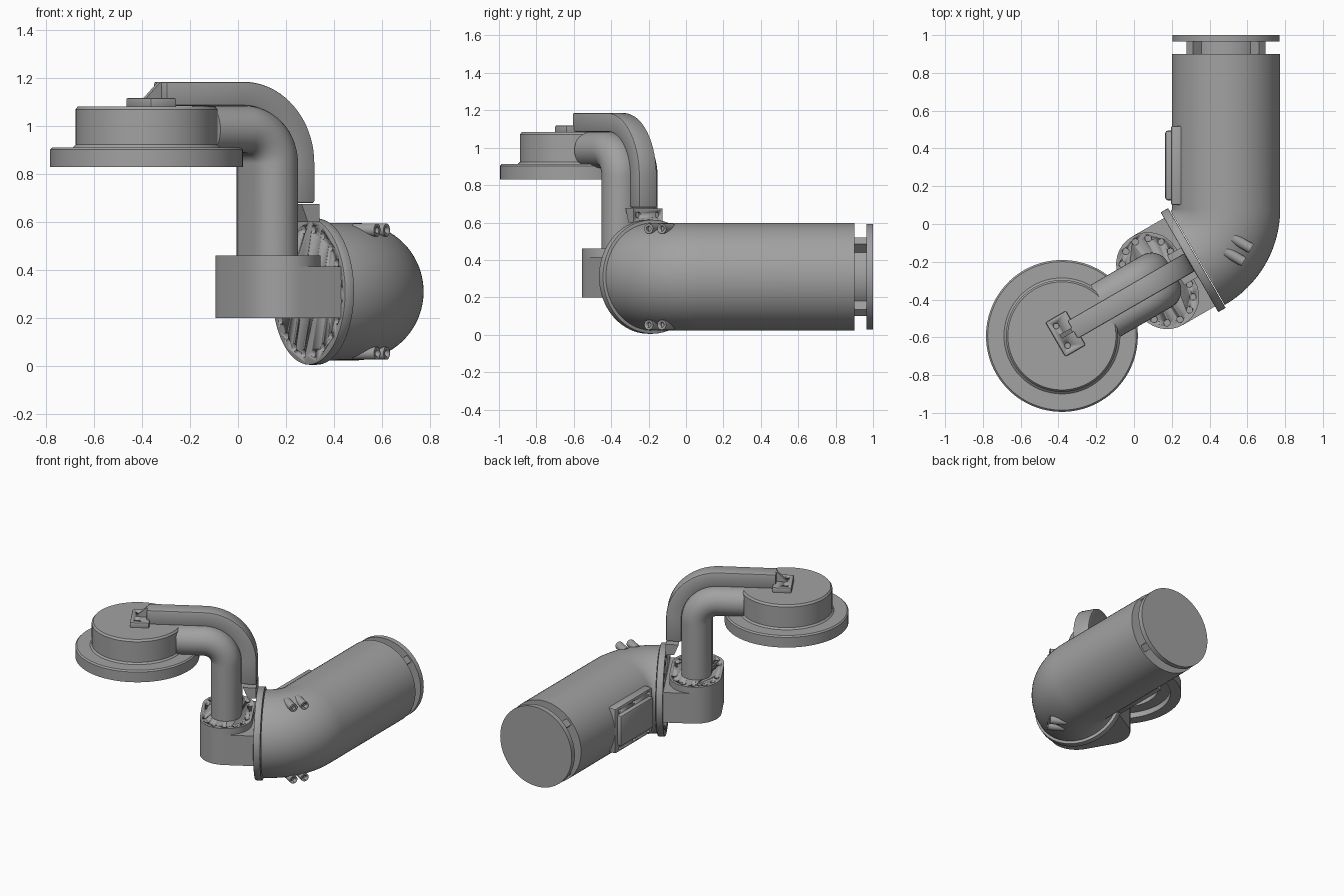
import bpy, bmesh, math
from math import sin, cos, pi, radians
from mathutils import Vector, Matrix

cube = bpy.data.objects.get("Cube")
if cube:
    bpy.data.objects.remove(cube)

gray = bpy.data.materials.new("cast gray")
gray.use_nodes = True
gray.diffuse_color = (0.36, 0.36, 0.36, 1)
gray.node_tree.nodes["Principled BSDF"].inputs["Base Color"].default_value = (0.36, 0.36, 0.36, 1)

WORLD = Matrix.Identity(4)
# Arm frame: local x points from the wheel towards the elbow flange
ARM = Matrix.Translation((0.125, -0.3, 0)) @ Matrix.Rotation(radians(30), 4, 'Z')
X, Y, Z = Vector((1, 0, 0)), Vector((0, 1, 0)), Vector((0, 0, 1))


def finish(name, bm, frame, bevel=0):
    bmesh.ops.transform(bm, matrix=frame, verts=bm.verts)
    bmesh.ops.recalc_face_normals(bm, faces=bm.faces)
    mesh = bpy.data.meshes.new(name)
    bm.to_mesh(mesh)
    bm.free()
    mesh.materials.append(gray)
    obj = bpy.data.objects.new(name, mesh)
    bpy.context.collection.objects.link(obj)
    bpy.ops.object.select_all(action='DESELECT')
    obj.select_set(True)
    bpy.context.view_layer.objects.active = obj
    if bevel:
        mod = obj.modifiers.new("bevel", 'BEVEL')
        mod.width, mod.segments = bevel, 2
        mod.limit_method, mod.angle_limit = 'ANGLE', radians(40)
        bpy.ops.object.modifier_apply(modifier=mod.name)
    bpy.ops.object.shade_smooth_by_angle(angle=radians(32))
    return obj


def add_rod(bm, start, axis, length, r, sides):
    axis = Vector(axis).normalized()
    m = Matrix.Translation(Vector(start) + axis * length / 2) @ axis.to_track_quat('Z', 'Y').to_matrix().to_4x4()
    bmesh.ops.create_cone(bm, cap_ends=True, segments=sides, radius1=r, radius2=r, depth=length, matrix=m)


def rod(name, start, axis, length, r, frame=WORLD, sides=64, bevel=0):
    bm = bmesh.new()
    add_rod(bm, start, axis, length, r, sides)
    return finish(name, bm, frame, bevel)


def box(name, lo, hi, frame=WORLD, bevel=0):
    lo, hi = Vector(lo), Vector(hi)
    bm = bmesh.new()
    bmesh.ops.create_cube(bm, size=1, matrix=Matrix.Translation((lo + hi) / 2) @ Matrix.Diagonal((*(hi - lo), 1)))
    return finish(name, bm, frame, bevel)


def prism(name, outline, depth, frame=WORLD, bevel=0):
    bm = bmesh.new()
    face = bm.faces.new([bm.verts.new(p) for p in outline])
    out = bmesh.ops.extrude_face_region(bm, geom=[face])
    bmesh.ops.translate(bm, vec=depth, verts=[v for v in out["geom"] if isinstance(v, bmesh.types.BMVert)])
    return finish(name, bm, frame, bevel)


def skin(bm, rings):
    loops = [[bm.verts.new(p) for p in ring] for ring in rings]
    n = len(loops[0])
    for a, b in zip(loops, loops[1:]):
        for i in range(n):
            bm.faces.new((a[i], a[(i + 1) % n], b[(i + 1) % n], b[i]))
    bm.faces.new(loops[0])
    bm.faces.new(loops[-1])


def bend(name, section, centre, a, b, radius, turn, lead_in, lead_out, frame=WORLD, bevel=0, steps=20):
    """Sweep a (radial, sideways) section along straight, arc, straight."""
    side = a.cross(b)
    stations = [(0, -lead_in)] + [(turn * i / steps, 0) for i in range(steps + 1)] + [(turn, lead_out)]
    rings = []
    for t, run in stations:
        radial, tangent = a * cos(t) + b * sin(t), b * cos(t) - a * sin(t)
        c = Vector(centre) + radial * radius + tangent * run
        rings.append([c + radial * q + side * p for q, p in section])
    bm = bmesh.new()
    skin(bm, rings)
    return finish(name, bm, frame, bevel)


def stadium(r, offset, steps=16):
    """Round-ended outline, long along its second axis."""
    pts = [(r * cos(pi * i / steps), offset + r * sin(pi * i / steps)) for i in range(steps + 1)]
    return pts + [(-x, -y) for x, y in pts]


def drill(obj, holes, axis, r, depth, frame):
    """Cut blind holes that start on a face and run along the axis."""
    bm = bmesh.new()
    axis = Vector(axis).normalized()
    for h in holes:
        add_rod(bm, Vector(h) - axis * 0.01, axis, depth + 0.01, r, 16)
    cutter = finish("hole_cutter", bm, frame)
    cutter.hide_render = True
    bpy.context.view_layer.objects.active = obj
    mod = obj.modifiers.new("holes", 'BOOLEAN')
    mod.operation, mod.object, mod.solver = 'DIFFERENCE', cutter, 'EXACT'
    bpy.ops.object.modifier_apply(modifier=mod.name)
    bpy.data.objects.remove(cutter)


# Main pipe with its elbow
circle = [(0.287 * cos(2 * pi * i / 72), 0.287 * sin(2 * pi * i / 72)) for i in range(72)]
bend("main_pipe", circle, (0.187, 0.08, 0.31), X, -Y, 0.3, radians(60), 0.82, 0, steps=28)
rod("end_neck", (0.487, 0.88, 0.31), Y, 0.1, 0.21)
rod("end_cap", (0.487, 0.965, 0.31), Y, 0.035, 0.283)
for i in range(4):
    spin = Matrix.Translation((0.487, 0, 0.31)) @ Matrix.Rotation(radians(45 + 90 * i), 4, 'Y')
    box("end_rib", (0.18, 0.89, -0.025), (0.272, 0.97, 0.025), spin)

# Elbow flange with a ring of holes
flange = rod("elbow_flange", (0.195, 0, 0.31), X, 0.045, 0.305, ARM, 80, 0.004)
ring = [2 * pi * (i + 0.5) / 20 for i in range(20)]
drill(flange, [(0.195, 0.262 * cos(t), 0.31 + 0.262 * sin(t)) for t in ring], X, 0.017, 0.02, ARM)

# Lugs above and below the elbow
for x, y in ((0.525, -0.075), (0.485, -0.145)):
    for side in (-1, 1):
        lug = rod("elbow_lug", (x, y, 0.31 + side * 0.257), (0.866, -0.5, 0), 0.11, 0.027, sides=24)
        tip = Vector((x, y, 0.31 + side * 0.257)) + Vector((0.866, -0.5, 0)) * 0.11
        drill(lug, [tip], (-0.866, 0.5, 0), 0.014, 0.02, WORLD)

# Service cover on the inner side of the pipe
cover = box("cover_flange", (0.195, 0.1, 0.15), (0.26, 0.52, 0.47), bevel=0.012)
drill(cover, [(0.195, y, z) for y in (0.15, 0.31, 0.47) for z in (0.175, 0.445)], X, 0.011, 0.015, WORLD)
box("cover_box", (0.165, 0.125, 0.2), (0.24, 0.495, 0.42), bevel=0.015)

# Joint block and its bolted top plate
left = [(x, y) for x, y in stadium(0.17, 0.1) if x <= 0.001]
left.sort(key=lambda p: -p[1])
outline = [(0.2, 0.27)] + left + [(0.2, -0.27)]
prism("joint_block", [(x, y, 0.2) for x, y in outline], Z * 0.215, ARM)
plate = prism("joint_plate", [(x, y, 0.41) for x, y in stadium(0.17, 0.1)], Z * 0.05, ARM)
holes = [(0.137 * cos(radians(t)), s * (0.1 + 0.137 * sin(radians(t))), 0.46)
         for s in (-1, 1) for t in range(0, 181, 30)]
drill(plate, holes, -Z, 0.017, 0.02, ARM)

# Oval arm tube and the guard bar that follows it
pivot = (-0.145, 0, 0.845)
bend("arm_tube", stadium(0.098, 0.06), pivot, X, Z, 0.142, pi / 2, 0.4, 0.175, ARM)
bar = [(-0.05, -0.055), (0.05, -0.055), (0.05, 0.055), (-0.05, 0.055)]
bend("guard_bar", bar, pivot, X, Z, 0.29, pi / 2, 0.165, 0.375, ARM, bevel=0.008)

# Guard foot on the flange
foot = prism("guard_foot", [(0.195, -0.09, 0.675), (0.195, -0.09, 0.6), (0.14, -0.09, 0.6), (0.11, -0.09, 0.675)],
             Y * 0.18, ARM)
drill(foot, [(0.195, y, 0.64) for y in (-0.06, 0.06)], -X, 0.016, 0.02, ARM)

# Guard mount on the wheel housing
mount = box("guard_mount", (-0.625, -0.105, 1.07), (-0.5, 0.105, 1.118), ARM, 0.008)
drill(mount, [(-0.585, y, 1.118) for y in (-0.06, 0.06)], -Z, 0.015, 0.03, ARM)
prism("mount_gusset", [(-0.6, -0.012, 1.11), (-0.5, -0.012, 1.11), (-0.5, -0.012, 1.184), (-0.525, -0.012, 1.184)],
      Y * 0.024, ARM)

# Wheel housing, open underneath
profile = [(0, 1.04), (0.25, 1.04), (0.25, 0.87), (0.33, 0.87), (0.33, 0.83), (0.402, 0.83), (0.402, 0.903),
           (0.393, 0.912), (0.307, 0.912), (0.296, 0.923), (0.296, 1.07), (0.286, 1.083), (0, 1.083)]
bm = bmesh.new()
verts = [bm.verts.new((r, 0, z)) for r, z in profile]
edges = [bm.edges.new(p) for p in zip(verts, verts[1:])]
bmesh.ops.spin(bm, geom=verts + edges, cent=(0, 0, 0), axis=Z, angle=2 * pi, steps=80)
bmesh.ops.remove_doubles(bm, verts=bm.verts, dist=0.0005)
HUB = ARM @ Matrix.Translation((-0.585, 0, 0))
finish("wheel_housing", bm, HUB)

# Hub and spokes inside the housing
rod("hub", (0, 0, 0.88), Z, 0.17, 0.08, HUB, 32)
for i in range(6):
    box("spoke", (0.06, -0.018, 0.89), (0.26, 0.018, 0.94), HUB @ Matrix.Rotation(pi * i / 3, 4, 'Z'))
